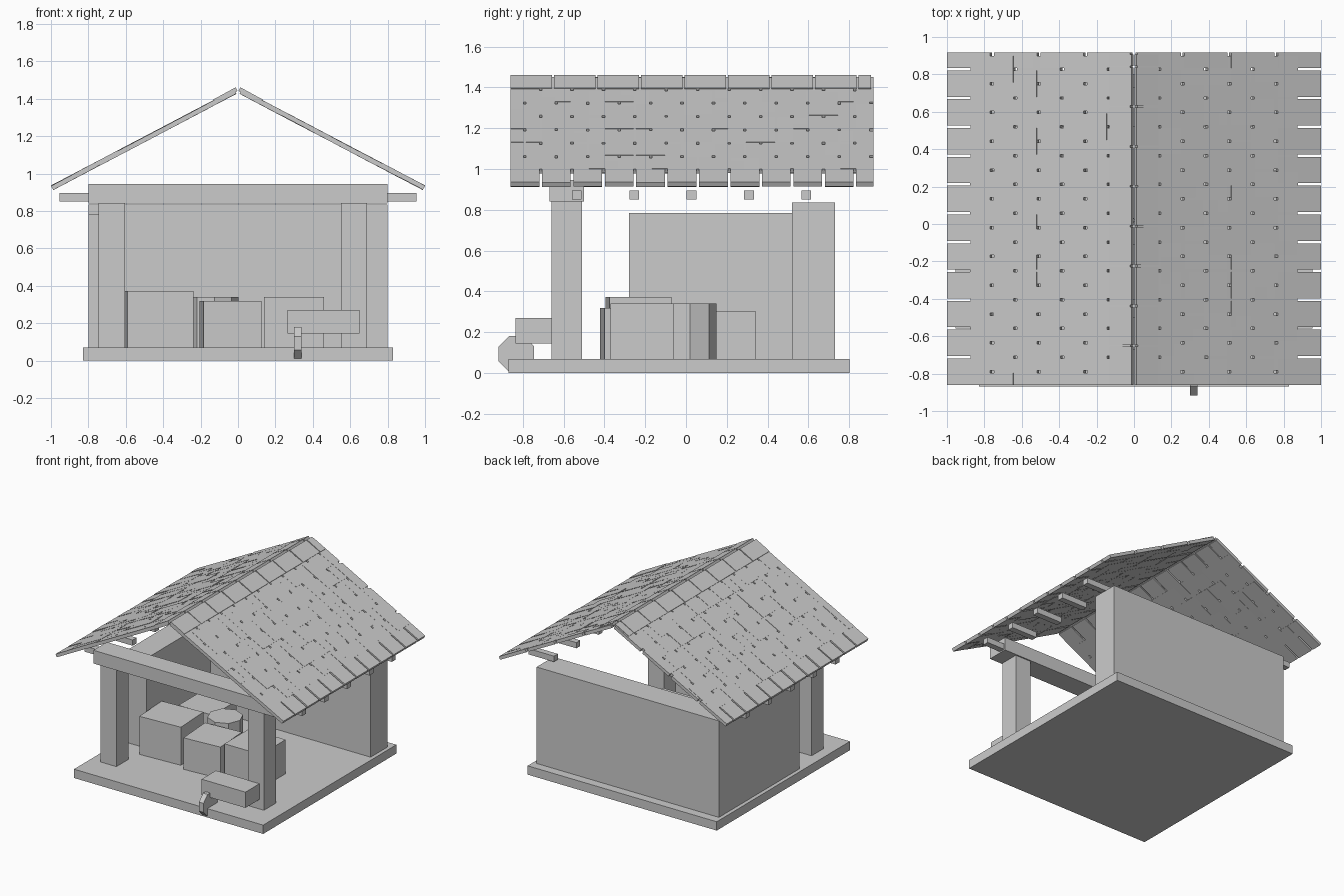
import bpy, bmesh, math, random
from mathutils import Matrix, Vector

if "Cube" in bpy.data.objects:
    bpy.data.objects.remove(bpy.data.objects["Cube"])

random.seed(4)


def make_object(name, bm):
    bmesh.ops.recalc_face_normals(bm, faces=bm.faces)
    mesh = bpy.data.meshes.new(name)
    bm.to_mesh(mesh)
    bm.free()
    obj = bpy.data.objects.new(name, mesh)
    bpy.context.collection.objects.link(obj)
    return obj


def add_box(bm, size, matrix):
    bmesh.ops.create_cube(bm, size=1, matrix=matrix @ Matrix.Diagonal((*size, 1)))


def box(name, x, y, z, turn=0):
    """Box from its ranges, turned about its own vertical axis."""
    bm = bmesh.new()
    centre = Vector([(r[0] + r[1]) / 2 for r in (x, y, z)])
    add_box(bm, [r[1] - r[0] for r in (x, y, z)],
            Matrix.Translation(centre) @ Matrix.Rotation(math.radians(turn), 4, 'Z'))
    return make_object(name, bm)


def drum(name, centre, radius, depth, rotation):
    bm = bmesh.new()
    bmesh.ops.create_cone(bm, cap_ends=True, segments=8, radius1=radius,
                          radius2=radius, depth=depth,
                          matrix=Matrix.Translation(centre) @ rotation)
    return make_object(name, bm)


# Floor, walls and open front frame
FLOOR = 0.07
box("floor_slab", (-0.83, 0.83), (-0.87, 0.80), (0, FLOOR))
box("back_wall", (-0.80, 0.80), (0.52, 0.73), (FLOOR, 0.835))
box("left_wall", (-0.80, -0.605), (-0.28, 0.52), (FLOOR, 0.785))
box("left_post", (-0.745, -0.605), (-0.66, -0.51), (FLOOR, 0.84))
box("right_post", (0.55, 0.69), (-0.66, -0.51), (FLOOR, 0.84))
box("front_beam", (-0.80, 0.80), (-0.67, -0.50), (0.84, 0.945))

# Rafter stubs under both eaves
for i in range(5):
    y = -0.535 + 0.281 * i
    for side, s in (("left", -1), ("right", 1)):
        box(f"rafter_{side}_{i}", sorted((s * 0.73, s * 0.955)),
            (y - 0.024, y + 0.024), (0.85, 0.895))

# Roof shingles: overlapping staggered rows, built per side
Y0, Y1 = -0.86, 0.918
PITCH, GAP, THICK = 0.154, 0.013, 0.025
SLOPE = math.radians(27.7)


def roof_side(name, s):
    bm = bmesh.new()
    up = Vector((-s * math.cos(SLOPE), 0, math.sin(SLOPE)))
    normal = Vector((s * math.sin(SLOPE), 0, math.cos(SLOPE)))
    length = 0.23 / math.cos(SLOPE)
    for row in range(7):
        outer = 1.0 - 0.125 * row
        edge = Vector((s * outer, 0, 0.935 + (1 - outer) * math.tan(SLOPE)))
        y = Y0 - (PITCH / 2 if row % 2 else 0)
        while y < Y1:
            a, b = max(y, Y0), min(y + PITCH - GAP, Y1)
            y += PITCH
            if b - a < 0.01:
                continue
            lift = random.uniform(-0.0015, 0.0015)
            c = edge + up * length / 2 + normal * (lift - THICK / 2)
            c.y = (a + b) / 2
            tilt = s * SLOPE + random.uniform(-0.004, 0.004)
            add_box(bm, (length, b - a, THICK),
                    Matrix.Translation(c) @ Matrix.Rotation(tilt, 4, 'Y'))
    make_object(name, bm)


roof_side("left_roof_shingles", -1)
roof_side("right_roof_shingles", 1)

# Ridge caps: pairs of tilted tiles along the top
bm = bmesh.new()
y = Y0
while y < Y1 - 0.02:
    b = min(y + 0.204, 0.906)
    for s in (-1, 1):
        add_box(bm, (0.135, b - y, 0.022),
                Matrix.Translation((s * 0.067, (y + b) / 2, 1.419))
                @ Matrix.Rotation(s * math.radians(28.5), 4, 'Y'))
    y += 0.2132
make_object("ridge_caps", bm)

# Stored crates and a barrel
box("tall_crate", (-0.598, -0.246), (-0.385, -0.08), (FLOOR, 0.372), 3)
box("front_crate", (-0.195, 0.115), (-0.41, -0.11), (FLOOR, 0.32), 4)
box("right_crate", (0.14, 0.46), (-0.37, -0.06), (FLOOR, 0.34))
box("back_crate", (-0.55, -0.25), (0.04, 0.34), (FLOOR, 0.305))
drum("barrel", (-0.126, 0.02, 0.205), 0.13, 0.27, Matrix.Identity(4))

# Small cart by the right post
box("cart_tray", (0.265, 0.65), (-0.835, -0.655), (0.145, 0.27))
drum("cart_wheel", (0.32, -0.831, 0.094), 0.094, 0.04,
     Matrix.Rotation(math.pi / 2, 4, 'Y') @ Matrix.Rotation(math.pi / 8, 4, 'Z'))
